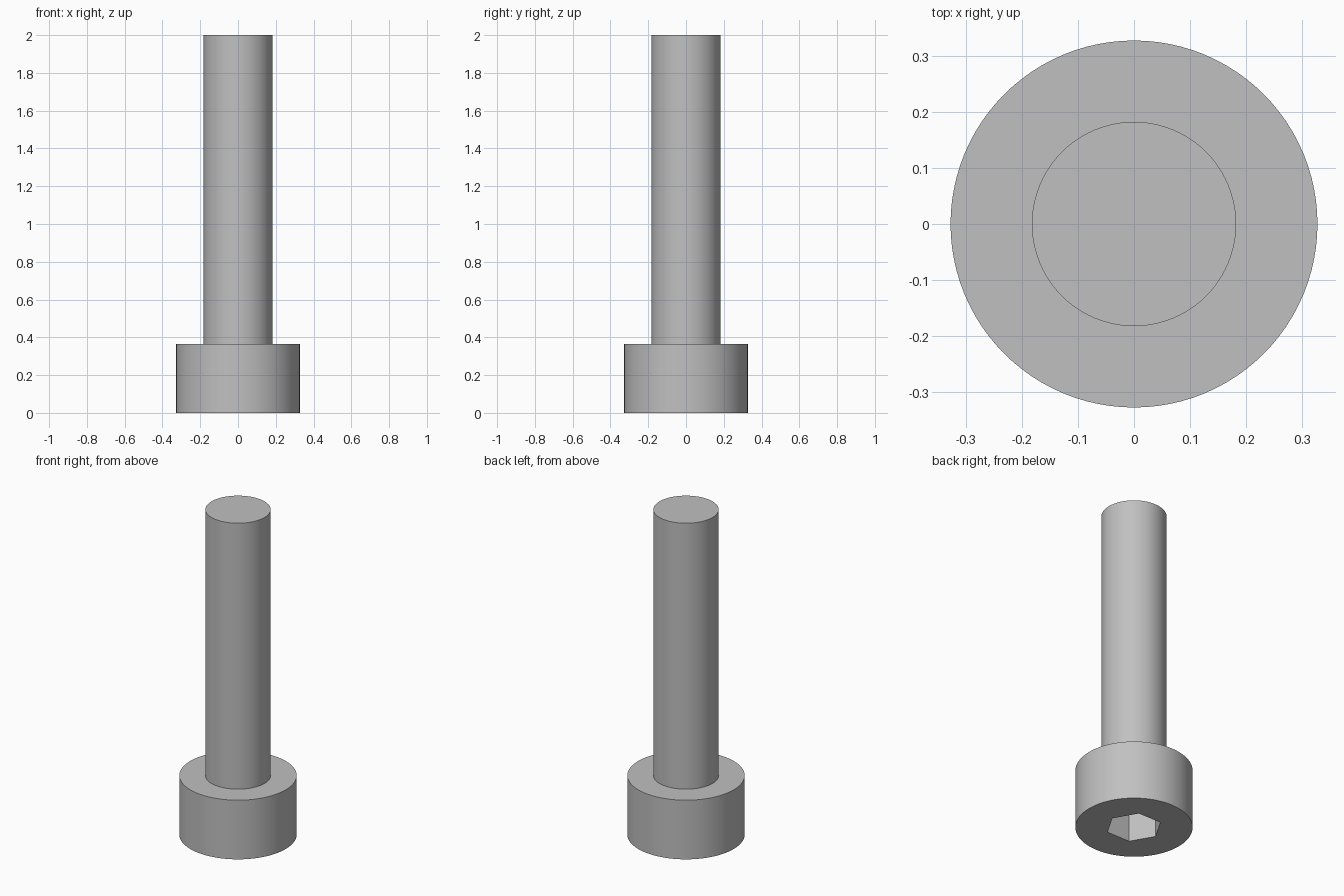
import bpy
import bmesh
import math
from mathutils import Matrix

cube = bpy.data.objects.get("Cube")
if cube:
    bpy.data.objects.remove(cube)

HEAD_RADIUS, HEAD_HEIGHT = 0.327, 0.364
SHANK_RADIUS, TOTAL_HEIGHT = 0.182, 2.0
SOCKET_RADIUS, SOCKET_DEPTH = 0.157, 0.182
SEGMENTS = 96

steel = bpy.data.materials.new("grey steel")
steel.use_nodes = True
colour = (0.53, 0.53, 0.53, 1)
steel.diffuse_color = colour
steel.node_tree.nodes["Principled BSDF"].inputs["Base Color"].default_value = colour


def ring(bm, radius, z, count, turn=0.0):
    """Edges of a closed circle or polygon at height z."""
    place = Matrix.Translation((0, 0, z)) @ Matrix.Rotation(turn, 4, "Z")
    verts = bmesh.ops.create_circle(bm, segments=count, radius=radius, matrix=place)["verts"]
    return [e for e in bm.edges if e.verts[0] in verts and e.verts[1] in verts]


def bridge(bm, a, b):
    bmesh.ops.bridge_loops(bm, edges=a + b)


bm = bmesh.new()

# Head and shank, from the socket end up to the tip
outer = [ring(bm, r, z, SEGMENTS) for r, z in (
    (HEAD_RADIUS, 0), (HEAD_RADIUS, HEAD_HEIGHT),
    (SHANK_RADIUS, HEAD_HEIGHT), (SHANK_RADIUS, TOTAL_HEIGHT))]
for low, high in zip(outer, outer[1:]):
    bridge(bm, low, high)
bmesh.ops.contextual_create(bm, geom=outer[-1])

# Hexagonal socket sunk into the underside of the head
turn = math.radians(30)
rim = ring(bm, SOCKET_RADIUS, 0, 6, turn)
floor = ring(bm, SOCKET_RADIUS, SOCKET_DEPTH, 6, turn)
bridge(bm, rim, floor)
bmesh.ops.contextual_create(bm, geom=floor)
bmesh.ops.triangle_fill(bm, edges=outer[0] + rim, use_beauty=True)

bmesh.ops.recalc_face_normals(bm, faces=bm.faces)
mesh = bpy.data.meshes.new("socket_head_bolt")
bm.to_mesh(mesh)
bm.free()
mesh.materials.append(steel)

bolt = bpy.data.objects.new("socket_head_bolt", mesh)
bpy.context.collection.objects.link(bolt)
bpy.context.view_layer.objects.active = bolt
bolt.select_set(True)
bpy.ops.object.shade_smooth_by_angle(angle=math.radians(30))
